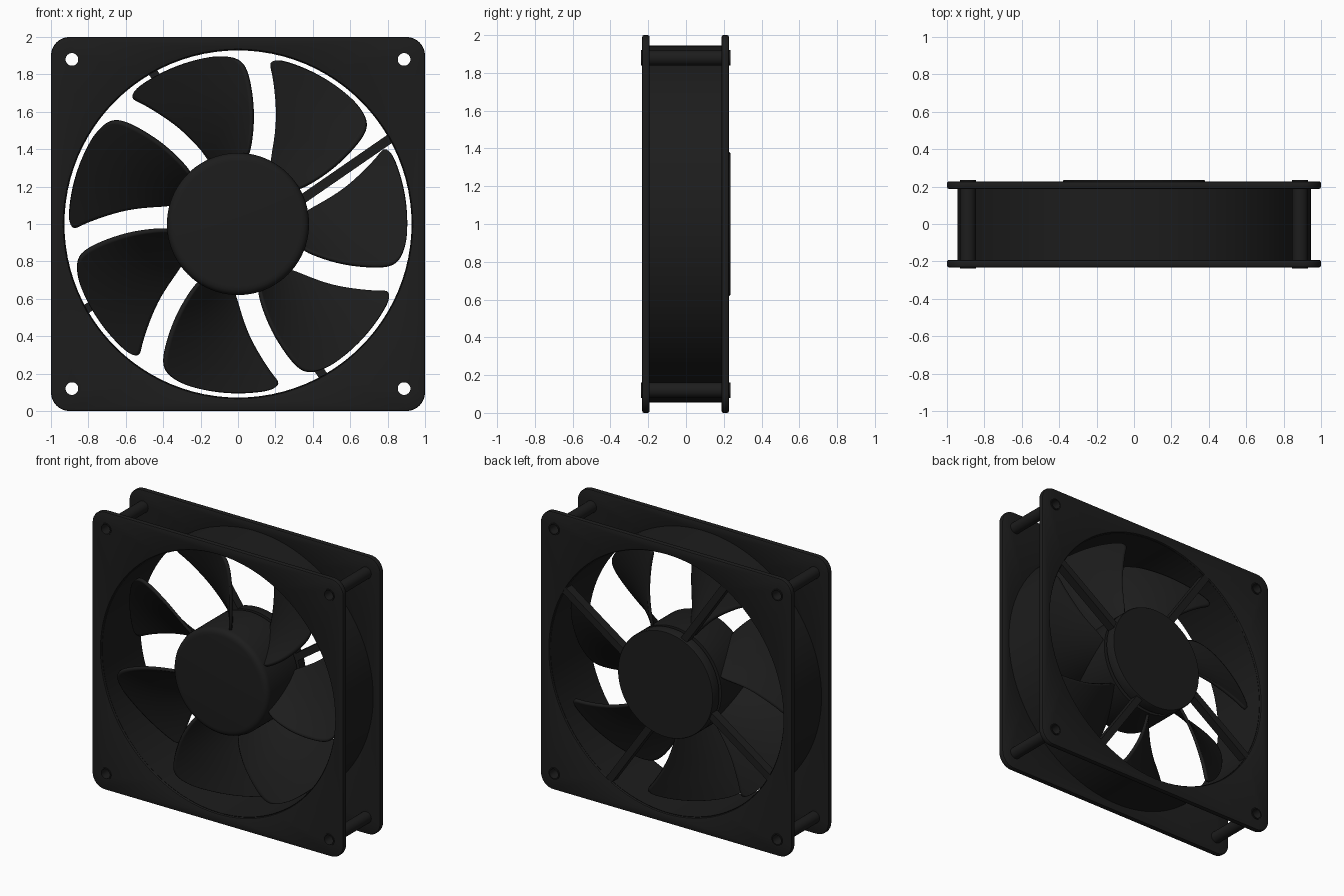
import bpy, bmesh
from math import sin, cos, pi, radians
from mathutils import Matrix, Vector

if "Cube" in bpy.data.objects:
    bpy.data.objects.remove(bpy.data.objects["Cube"])

mat = bpy.data.materials.new("black_plastic")
mat.diffuse_color = (0.012, 0.012, 0.012, 1)
mat.use_nodes = True
mat.node_tree.nodes["Principled BSDF"].inputs["Base Color"].default_value = mat.diffuse_color
CZ = 1.0  # height of the fan axis


def finish(bm, name, mods=()):
    bmesh.ops.remove_doubles(bm, verts=bm.verts, dist=1e-5)
    bmesh.ops.recalc_face_normals(bm, faces=bm.faces)
    me = bpy.data.meshes.new(name)
    bm.to_mesh(me)
    bm.free()
    me.materials.append(mat)
    ob = bpy.data.objects.new(name, me)
    bpy.context.collection.objects.link(ob)
    for o in bpy.context.selected_objects:
        o.select_set(False)
    ob.select_set(True)
    bpy.context.view_layer.objects.active = ob
    bpy.ops.object.shade_smooth_by_angle(angle=radians(35))
    for kind, props in mods:
        m = ob.modifiers.new(kind.title(), kind)
        for k, v in props.items():
            setattr(m, k, v)
    return ob


def bridge(bm, a, b):
    n = len(a)
    for i in range(n):
        bm.faces.new((a[i], a[(i + 1) % n], b[(i + 1) % n], b[i]))


def circle(cx, cz, r, n):
    return [(cx + r * cos(2 * pi * i / n), cz + r * sin(2 * pi * i / n)) for i in range(n)]


def lathe(name, prof, x=0, z=CZ, n=96, closed=False):
    # revolve (radius, y) points about an axis along y
    bm = bmesh.new()
    rings = [[bm.verts.new((px, y, pz)) for px, pz in circle(x, z, r, n)] for r, y in prof]
    for a, b in zip(rings, rings[1:]):
        bridge(bm, a, b)
    if closed:
        bridge(bm, rings[-1], rings[0])
    else:
        bm.faces.new(rings[0])
        bm.faces.new(rings[-1])
    return finish(bm, name)


def rounded_square(half, r, seg=8):
    pts = []
    for k, (sx, sz) in enumerate(((1, 1), (-1, 1), (-1, -1), (1, -1))):
        for i in range(seg + 1):
            a = (k + i / seg) * pi / 2
            pts.append((sx * (half - r) + r * cos(a), CZ + sz * (half - r) + r * sin(a)))
    return pts


CORNERS = [(sx * 0.888, CZ + sz * 0.88) for sx in (-1, 1) for sz in (-1, 1)]


# square flange with a large opening, screw holes and softened edges
def flange(name, y0):
    bm = bmesh.new()
    prof = ((-.02, .01), (-.017, .003), (-.01, 0), (.01, 0), (.017, .003), (.02, .01))
    layers = []
    for dy, inset in prof:
        loops = [rounded_square(1 - inset, 0.1 - inset), circle(0, CZ, 0.932 + inset, 96)]
        loops += [circle(x, z, 0.036, 24) for x, z in CORNERS]
        layers.append([[bm.verts.new((x, y0 + dy, z)) for x, z in lp] for lp in loops])
    for la, lb in zip(layers, layers[1:]):
        for a, b in zip(la, lb):
            bridge(bm, a, b)
    for layer, ny in ((layers[0], -1), (layers[-1], 1)):
        edges = [bm.edges.get((lp[i - 1], lp[i])) for lp in layer for i in range(len(lp))]
        bmesh.ops.triangle_fill(bm, edges=edges, use_beauty=True, normal=(0, ny, 0))
    return finish(bm, name)


flange("front_flange", -0.212)
flange("back_flange", 0.208)

# air duct between the flanges
lathe("duct", [(.928, -.218), (.945, -.205), (.945, .205), (.928, .215)], closed=True)

# hollow screw posts
for i, (x, z) in enumerate(CORNERS):
    lathe(f"screw_post_{i + 1}", [(.034, -.238), (.042, -.238), (.042, .236), (.034, .236)],
          x, z, 24, True)

# rotor hub, motor core and rear motor mount
lathe("rotor_hub", [(.335, -.205), (.352, -.203), (.366, -.196), (.375, -.185),
                    (.38, -.168), (.38, .14)])
lathe("motor_core", [(.3, .13), (.3, .18)])
lathe("motor_mount", [(.38, .165), (.38, .229), (.376, .235)])

# four offset support struts at the back
for i in range(4):
    bm = bmesh.new()
    m = (Matrix.Translation((0, 0, CZ)) @ Matrix.Rotation(-radians(34.6 + 90 * i), 4, 'Y')
         @ Matrix.Translation((0.615, 0.193, -0.086)) @ Matrix.Diagonal((0.64, 0.062, 0.05, 1)))
    bmesh.ops.create_cube(bm, size=1, matrix=m)
    finish(bm, f"strut_{i + 1}")

# seven pitched blades: radius, leading angle, trailing angle
ROWS = ((.36, 82, 112), (.45, 81, 116), (.6, 82, 120.5), (.75, 85, 126), (.83, 87, 128.5),
        (.87, 89, 130), (.893, 92, 129.5), (.905, 97, 127))
COLS = 8
for b in range(7):
    bm = bmesh.new()
    grid = []
    for r, lead, trail in ROWS:
        span = 31 + 20 * (r - .36)
        mid = 97 + 23 * (r - .36)
        row = []
        for j in range(COLS + 1):
            th = lead + (trail - lead) * j / COLS
            u = (th - mid) / span
            y = -0.02 + 0.29 * u + 0.06 * (0.25 - u * u)
            a = radians(th + b * 360 / 7)
            row.append(bm.verts.new((r * cos(a), y, CZ + r * sin(a))))
        grid.append(row)
    for p, q in zip(grid, grid[1:]):
        for j in range(COLS):
            bm.faces.new((p[j], p[j + 1], q[j + 1], q[j]))
    finish(bm, f"blade_{b + 1}", (("SUBSURF", dict(levels=2, render_levels=2)),
                                  ("SOLIDIFY", dict(thickness=0.02, offset=0))))
